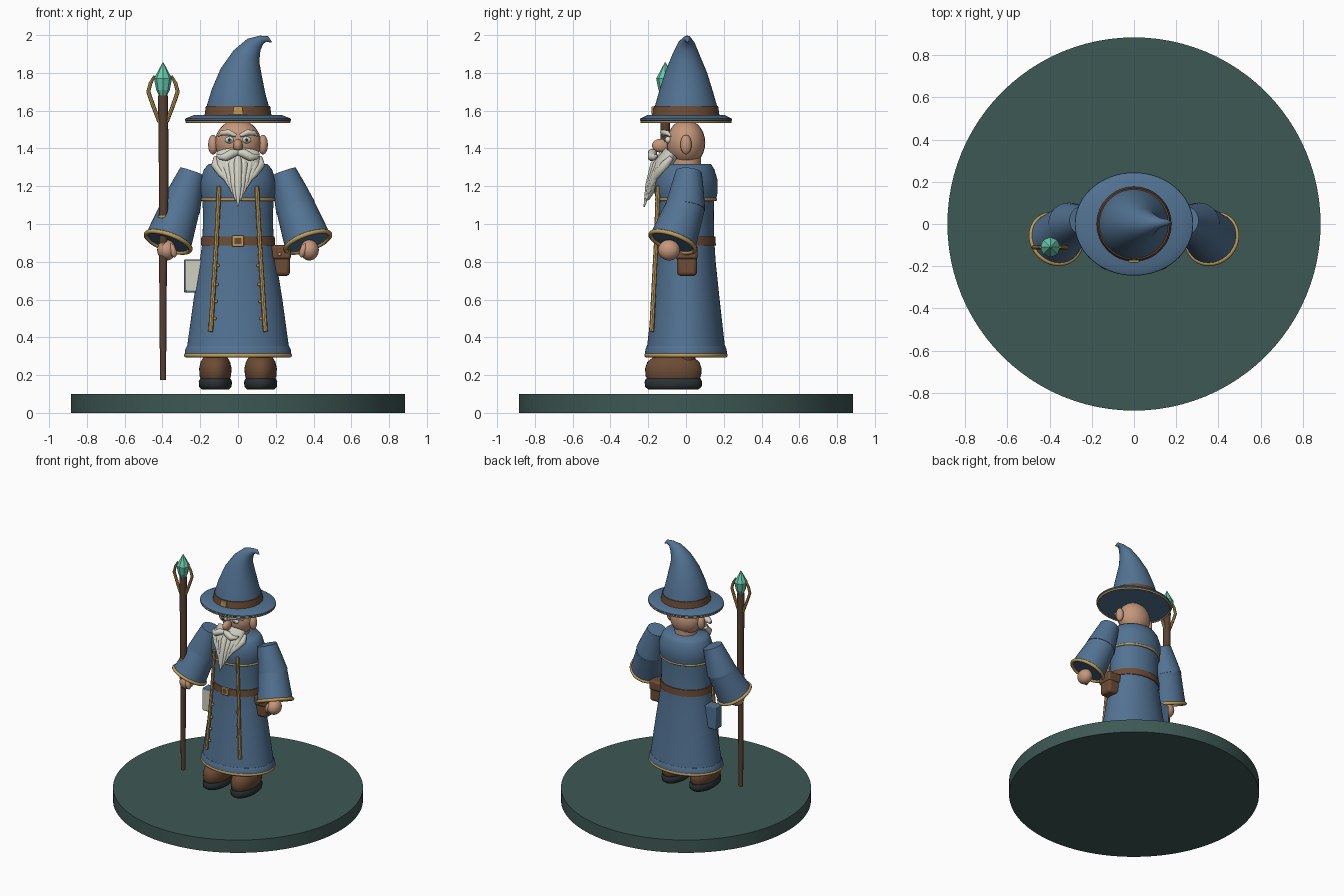
import bpy, bmesh, math
from mathutils import Vector

if "Cube" in bpy.data.objects:
    bpy.data.objects.remove(bpy.data.objects["Cube"])


def material(name, *rgb):
    m = bpy.data.materials.new(name)
    m.use_nodes = True
    m.diffuse_color = (*rgb, 1)
    m.node_tree.nodes["Principled BSDF"].inputs["Base Color"].default_value = (*rgb, 1)
    return m


BLUE = material("robe_blue", .085, .17, .29)
GOLD = material("gold_trim", .52, .33, .10)
SKIN = material("skin", .56, .31, .20)
CREAM = material("cream", .64, .63, .54)
LEATHER = material("brown_leather", .15, .072, .036)
WOOD = material("staff_wood", .10, .052, .032)
DARK = material("dark_sole", .025, .033, .036)
GEM = material("crystal_green", .14, .60, .42)
GREEN = material("base_green", .048, .098, .088)
WHITE = material("eye_white", .75, .75, .72)


def finish(ob, name, mat, angle=40):
    ob.name = ob.data.name = name
    ob.data.materials.append(mat)
    bpy.ops.object.select_all(action='DESELECT')
    ob.select_set(True)
    bpy.context.view_layer.objects.active = ob
    if angle:
        bpy.ops.object.shade_smooth_by_angle(angle=math.radians(angle))
    return ob


def loft(name, mat, pts, radii, n=32, angle=40):
    """Elliptical rings swept along a path, capped at both ends."""
    pts = [Vector(p) for p in pts]
    bm, rings = bmesh.new(), []
    for i, (p, r) in enumerate(zip(pts, radii)):
        rx, ry = r if isinstance(r, tuple) else (r, r)
        t = (pts[min(i + 1, len(pts) - 1)] - pts[max(i - 1, 0)]).normalized()
        u = Vector((0, 1, 0)).cross(t).normalized()
        v = t.cross(u)
        rings.append([bm.verts.new(p + u * rx * math.cos(a) + v * ry * math.sin(a))
                      for a in (math.tau * k / n for k in range(n))])
    for a, b in zip(rings, rings[1:]):
        for k in range(n):
            bm.faces.new((a[k], a[(k + 1) % n], b[(k + 1) % n], b[k]))
    bm.faces.new(rings[0][::-1])
    bm.faces.new(rings[-1])
    me = bpy.data.meshes.new(name)
    bm.to_mesh(me)
    bm.free()
    ob = bpy.data.objects.new(name, me)
    bpy.context.collection.objects.link(ob)
    return finish(ob, name, mat, angle)


def lathe(name, mat, profile, x=0, y=0, n=64, angle=40):
    """Upright elliptical body from (z, rx, ry) rows."""
    return loft(name, mat, [(x, y, z) for z, _, _ in profile],
                [(a, b) for _, a, b in profile], n, angle)


def ball(name, mat, loc, size, rot=(0, 0, 0)):
    bpy.ops.mesh.primitive_uv_sphere_add(segments=24, ring_count=14, location=loc, rotation=rot)
    ob = bpy.context.object
    ob.scale = size
    return finish(ob, name, mat)


def box(name, mat, loc, size, bevel=.01, rot=(0, 0, 0)):
    bpy.ops.mesh.primitive_cube_add(size=1, location=loc, rotation=rot)
    ob = bpy.context.object
    ob.scale = size
    bpy.ops.object.transform_apply(location=False, rotation=False, scale=True)
    if bevel:
        b = ob.modifiers.new("bevel", 'BEVEL')
        b.width, b.segments = bevel, 2
    return finish(ob, name, mat)


def hoop(name, mat, loc, rx, ry, r, normal=(0, 0, 1)):
    bpy.ops.mesh.primitive_torus_add(major_segments=64, minor_segments=10, major_radius=1,
                                     minor_radius=r / rx, location=loc)
    ob = bpy.context.object
    ob.scale = (rx, ry, rx)
    ob.rotation_euler = Vector(normal).to_track_quat('Z', 'Y').to_euler()
    return finish(ob, name, mat)


# Display base
lathe("base_disc", GREEN, [(0, .885, .885), (.1, .885, .885)], n=96)

# Robe, shoulder mantle and belt
lathe("robe", BLUE, [(.295, .27, .205), (.32, .275, .21), (.36, .268, .205), (.6, .235, .178),
                     (.8, .203, .157), (.91, .188, .15), (1.05, .185, .147), (1.16, .19, .15)])
lathe("robe_hem", BLUE, [(.315, .282, .217), (.335, .28, .215), (.355, .27, .207)])
hoop("hem_trim", GOLD, (0, 0, .305), .275, .212, .011)
lathe("mantle", BLUE, [(1.125, .19, .158), (1.17, .20, .168), (1.23, .20, .168),
                       (1.29, .18, .15), (1.318, .155, .132)], angle=60)
hoop("mantle_trim", GOLD, (0, 0, 1.13), .19, .158, .008)
lathe("belt", LEATHER, [(.885, .197, .158), (.935, .194, .156)])
box("buckle", GOLD, (0, -.158, .91), (.062, .014, .058), .004)
box("buckle_inset", LEATHER, (0, -.164, .91), (.036, .008, .032), 0)

for s, side in ((1, "left_"), (-1, "right_")):
    # Boots
    lathe(side + "sole", DARK, [(.123, .07, .13), (.138, .086, .15), (.165, .088, .152),
                                (.182, .08, .145)], s * .12, -.067, 32, 60)
    lathe(side + "boot", LEATHER, [(.165, .07, .13), (.195, .083, .147), (.235, .086, .15),
                                   (.27, .078, .138), (.30, .06, .10)], s * .12, -.067, 32, 60)
    loft(side + "leg", LEATHER, [(s * .12, -.01, .22), (s * .12, -.01, .34)], [.06, .06])
    # Stole strips with studs
    loft(side + "stole", GOLD, [(s * .10, -.148, 1.2), (s * .115, -.158, .9), (s * .145, -.182, .43)],
         [.012, .012, .013], 8)
    for z in (.5, .59, .68, .78):
        ball(side + "stole_stud", GOLD, (s * (.145 - .06 * (z - .43) - .018), -.178 + .05 * (z - .43), z),
             (.009, .009, .009))
    # Arms
    elbow, wrist = Vector((s * .305, -.005, 1.085)), Vector((s * .37, -.07, .905))
    loft(side + "upper_sleeve", BLUE, [(s * .24, .015, 1.275), (s * .275, .005, 1.175), elbow],
         [.07, .09, .107])
    ball(side + "elbow", BLUE, elbow, (.104, .104, .104))
    loft(side + "lower_sleeve", BLUE, [elbow, elbow.lerp(wrist, .5), wrist], [.104, .115, .126])
    hoop(side + "cuff_trim", GOLD, wrist, .124, .124, .012, wrist - elbow)
    ball(side + "hand", SKIN, (s * .378, -.09, .862), (.05, .058, .055))
    ball(side + "thumb", SKIN, (s * .345, -.125, .86), (.018, .02, .038), (0, s * .3, 0))
    # Face sides
    ball(side + "ear", SKIN, (s * .132, 0, 1.42), (.026, .03, .052))
    ball(side + "eye", WHITE, (s * .046, -.094, 1.445), (.024, .018, .018))
    ball(side + "iris", GEM, (s * .046, -.109, 1.445), (.011, .006, .012))
    ball(side + "pupil", DARK, (s * .046, -.114, 1.445), (.006, .004, .007))
    loft(side + "brow", CREAM, [(s * .012, -.118, 1.468), (s * .05, -.122, 1.485),
                                (s * .085, -.10, 1.482), (s * .105, -.08, 1.465)],
         [.009, .016, .014, .004], 12, 60)
    loft(side + "moustache", CREAM, [(0, -.165, 1.378), (s * .03, -.178, 1.375), (s * .065, -.18, 1.355),
                                     (s * .095, -.165, 1.353), (s * .112, -.15, 1.365)],
         [.014, .024, .023, .014, .004], 14, 60)

# Head
ball("head", SKIN, (0, 0, 1.43), (.122, .102, .122))
loft("neck", SKIN, [(0, 0, 1.29), (0, 0, 1.36)], [.08, .08])
ball("nose", SKIN, (0, -.135, 1.415), (.026, .045, .036))

# Beard: a solid core with overlapping locks
loft("beard_core", CREAM, [(0, -.075, 1.375), (0, -.12, 1.32), (0, -.165, 1.23), (0, -.205, 1.13)],
     [(.115, .045), (.115, .045), (.065, .032), (.01, .01)], 24, 60)
for i in range(-4, 5):
    a = abs(i)
    tip = 1.09 + .033 * a
    loft("beard_lock", CREAM,
         [(.029 * i, -.125 + .012 * a, 1.375 - .006 * a), (.03 * i, -.165 + .014 * a, 1.315),
          (.021 * i, -.195 + .012 * a, (1.31 + tip) / 2), (.014 * i, -.222 + .01 * a, tip)],
         [.014, .024, .021, .003], 12, 60)

# Hat
lathe("hat_brim", BLUE, [(1.54, .272, .236), (1.55, .281, .245), (1.558, .279, .243),
                         (1.576, .235, .205)])
hoop("brim_trim", GOLD, (0, 0, 1.541), .271, .236, .007)
loft("hat_cone", BLUE, [(0, 0, 1.565), (0, 0, 1.63), (.004, 0, 1.7), (.018, 0, 1.8), (.045, 0, 1.89),
                        (.085, .003, 1.95), (.125, .006, 1.976), (.155, .008, 1.98), (.178, .008, 1.962)],
     [.172, .163, .143, .112, .074, .046, .023, .015, .003], 48, 60)
loft("hat_band", LEATHER, [(0, 0, 1.57), (0, 0, 1.625)], [.178, .17], 48)
box("hat_buckle", GOLD, (0, -.176, 1.6), (.05, .012, .046), .004)

# Staff with crystal head
X, Y = -.397, -.11
loft("staff", WOOD, [(X, Y, .175), (X, Y, .7), (X + .004, Y, 1.2), (X, Y, 1.68)],
     [.016, .02, .025, .027], 10)
for z in (.89, 1.04):
    loft("staff_band", GOLD, [(X, Y, z - .006), (X, Y, z + .006)], [.026, .026], 12)
for s in (1, -1):
    loft("staff_prong", GOLD, [(X + s * .02, Y, 1.54), (X + s * .05, Y, 1.62), (X + s * .078, Y, 1.70),
                               (X + s * .066, Y, 1.745), (X + s * .045, Y, 1.785)],
         [.01, .011, .011, .01, .006], 8)
lathe("crystal", GEM, [(1.66, .012, .012), (1.71, .036, .036), (1.77, .048, .048), (1.856, .002, .002)],
      X, Y, 8, 0)

# Pouch on the left hip
box("pouch", LEATHER, (.225, .005, .795), (.10, .105, .14), .018)
box("pouch_flap", LEATHER, (.222, .003, .85), (.118, .118, .075), .014)
ball("pouch_button", GOLD, (.22, -.058, .84), (.009, .006, .009))

# Book on the right hip
box("book_cover", BLUE, (-.228, .005, .725), (.115, .075, .175), .006)
box("book_pages", CREAM, (-.228, -.033, .727), (.104, .009, .163), .002)
